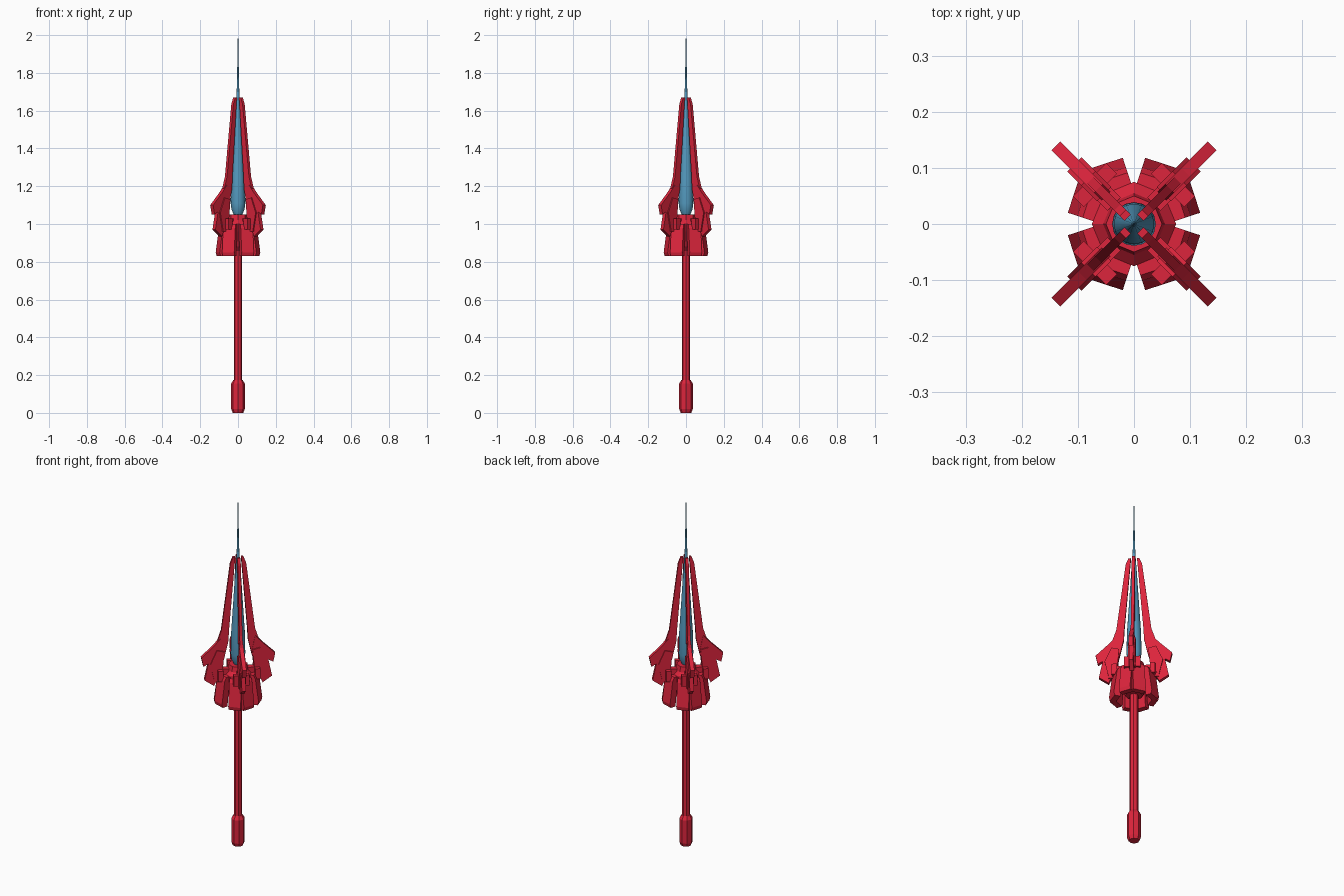
import bpy, bmesh, math
from mathutils import Matrix, Vector

if "Cube" in bpy.data.objects:
    bpy.data.objects.remove(bpy.data.objects["Cube"])


def material(name, rgb):
    m = bpy.data.materials.new(name)
    m.use_nodes = True
    m.diffuse_color = (*rgb, 1)
    m.node_tree.nodes["Principled BSDF"].inputs["Base Color"].default_value = (*rgb, 1)
    return m


RED = material("crimson", (0.72, 0.018, 0.045))
BLUE = material("steel blue", (0.09, 0.33, 0.53))


def finish(name, bm, mat):
    bmesh.ops.recalc_face_normals(bm, faces=bm.faces)
    me = bpy.data.meshes.new(name)
    bm.to_mesh(me)
    bm.free()
    me.materials.append(mat)
    ob = bpy.data.objects.new(name, me)
    bpy.context.collection.objects.link(ob)
    return ob


def lathe(name, profile, mat, sides=8):
    """Turn (radius, height) points around the z axis."""
    bm = bmesh.new()
    rings = []
    for r, z in profile:
        rings.append([bm.verts.new((r * math.cos(a), r * math.sin(a), z))
                      for a in (math.tau * i / sides for i in range(sides))])
    for low, high in zip(rings, rings[1:]):
        for i in range(sides):
            j = (i + 1) % sides
            bm.faces.new((low[i], low[j], high[j], high[i]))
    bm.faces.new(rings[0])
    bm.faces.new(rings[-1])
    return finish(name, bm, mat)


def slab(bm, outline, half):
    """Extrude a (radius, height) outline sideways by +-half."""
    face = bm.faces.new([bm.verts.new((r, -half, z)) for r, z in outline])
    new = bmesh.ops.extrude_face_region(bm, geom=[face])["geom"]
    verts = [v for v in new if isinstance(v, bmesh.types.BMVert)]
    bmesh.ops.translate(bm, verts=verts, vec=(0, 2 * half, 0))


def rect(r0, r1, z0, z1):
    return [(r0, z0), (r1, z0), (r1, z1), (r0, z1)]


# Shaft, pommel and hub
lathe("shaft", [(0.022, 0.1), (0.022, 0.98)], RED)
lathe("pommel", [(0.028, 0), (0.036, 0.02), (0.036, 0.155), (0.024, 0.175)], RED)
lathe("hub", [(0.045, 0.86), (0.06, 0.88), (0.075, 0.96), (0.075, 1.0),
              (0.055, 1.02), (0.05, 1.05)], RED)

# Central blade with a needle tip
blade = lathe("blade", [(0.022, 1.05), (0.034, 1.075), (0.039, 1.11), (0.036, 1.24),
                        (0.026, 1.4), (0.014, 1.6), (0.007, 1.7), (0.004, 1.83),
                        (0.001, 2.0)], BLUE, 16)
for p in blade.data.polygons:
    p.use_smooth = len(p.vertices) == 4

# Four diagonal prongs, each with a guard and a bracket
UPPER = [(0.016, 1.67), (0.028, 1.67), (0.042, 1.635), (0.09, 1.25),
         (0.11, 1.19), (0.07, 1.11), (0.052, 1.19), (0.05, 1.24)]
GUARD = [(0.09, 1.21), (0.13, 1.165), (0.197, 1.1), (0.186, 1.05), (0.16, 1.065),
         (0.18, 0.97), (0.13, 0.935), (0.1, 1.0), (0.07, 1.11)]
for i, side in enumerate(("back_left", "back_right", "front_right", "front_left")):
    turn = Matrix.Rotation(math.radians(45 + 90 * i), 4, "Z")
    bm = bmesh.new()
    slab(bm, UPPER, 0.008)
    finish("prong_" + side, bm, RED).matrix_world = turn
    bm = bmesh.new()
    slab(bm, GUARD, 0.011)
    slab(bm, [(0.085, 1.02), (0.13, 0.97), (0.15, 1.06), (0.115, 1.14), (0.075, 1.13)], 0.018)
    finish("guard_" + side, bm, RED).matrix_world = turn
    bm = bmesh.new()
    slab(bm, rect(0.05, 0.13, 0.96, 1.03), 0.017)
    slab(bm, rect(0.085, 0.112, 0.97, 1.03), 0.042)
    finish("bracket_" + side, bm, RED).matrix_world = turn

    # Pair of flared skirt plates beside the prong
    bm = bmesh.new()
    inward = Vector((-0.31, -0.95, 0))
    for mirror in (False, True):
        verts = []
        for z, outer, inner in ((0.83, 0.005, 0.036), (0.85, 0, 0.036),
                                (0.98, 0.018, 0.05), (1.0, 0.028, 0.05)):
            for x, y in ((0.02, 0.118), (0.084, 0.097)):
                for depth in (outer, inner):
                    p = Vector((x, y, z)) + inward * depth
                    if mirror:
                        p.x, p.y = p.y, p.x
                    verts.append(bm.verts.new(p))
        bmesh.ops.convex_hull(bm, input=verts)
    bmesh.ops.dissolve_limit(bm, angle_limit=0.02, verts=bm.verts, edges=bm.edges)
    skirt = finish("skirt_plates_" + side, bm, RED)
    skirt.matrix_world = Matrix.Rotation(math.radians(90 * i), 4, "Z")
